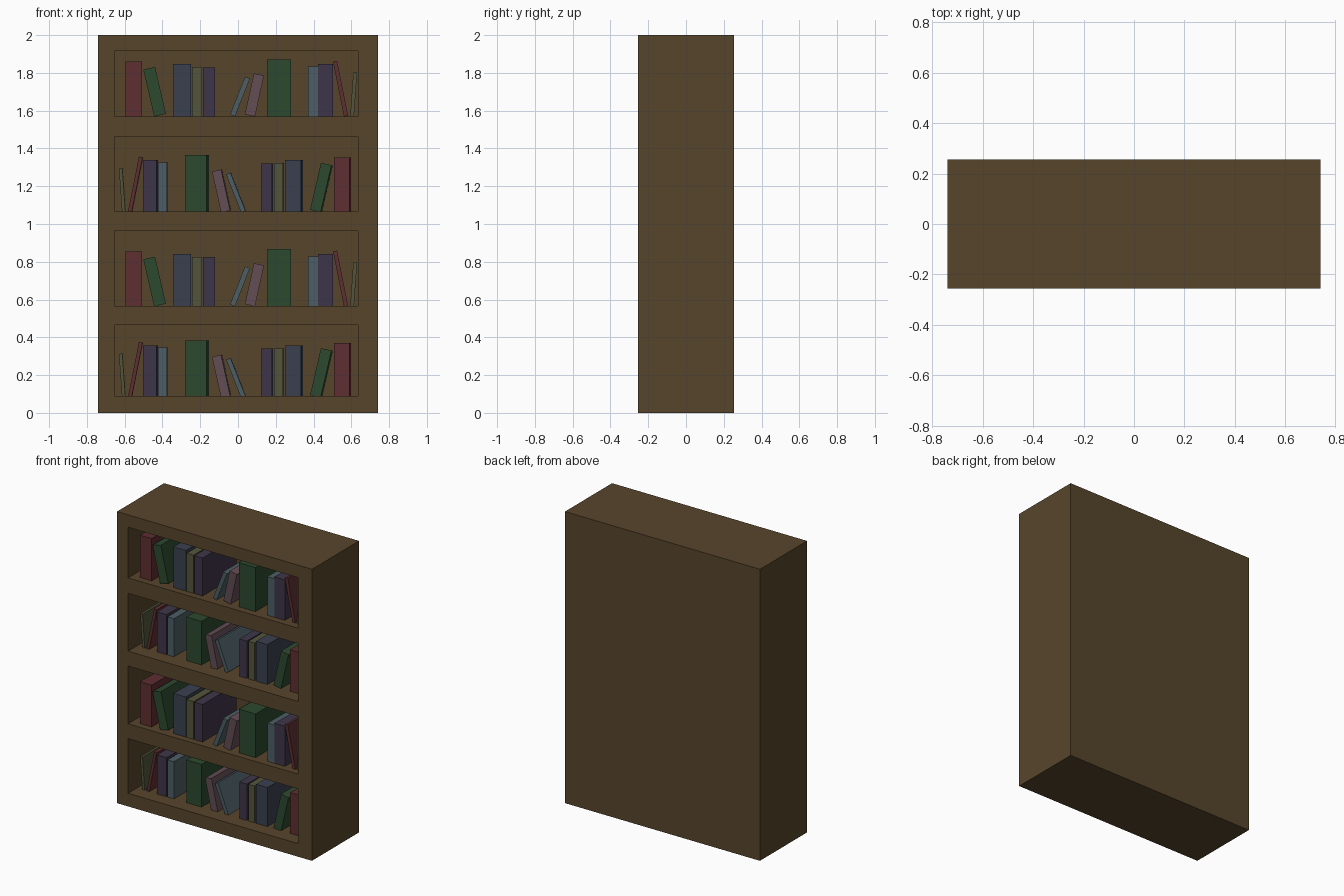
import bpy, bmesh, math
from mathutils import Matrix, Vector

if "Cube" in bpy.data.objects:
    bpy.data.objects.remove(bpy.data.objects["Cube"])

def material(name, rgb):
    # 8-bit screen colour to linear diffuse colour
    m = bpy.data.materials.new(name)
    m.diffuse_color = [(c / 255 / 1.0) ** 2.2 for c in rgb] + [1]
    m.use_nodes = True
    m.node_tree.nodes["Principled BSDF"].inputs["Base Color"].default_value = m.diffuse_color
    return m

MATS = {name: material(name, rgb) for name, rgb in {
    "wood": (88, 71, 47), "red": (94, 50, 52), "green": (48, 74, 50),
    "blue": (60, 66, 80), "olive": (84, 86, 62), "purple": (64, 56, 74),
    "teal": (78, 94, 100), "mauve": (98, 78, 84)}.items()}

def add_box(bm, x0, x1, y0, y1, z0, z1):
    size = Matrix.Diagonal((x1 - x0, y1 - y0, z1 - z0, 1))
    mid = Matrix.Translation(((x0 + x1) / 2, (y0 + y1) / 2, (z0 + z1) / 2))
    return bmesh.ops.create_cube(bm, size=1, matrix=mid @ size)["verts"]

def finish(bm, name, mat):
    mesh = bpy.data.meshes.new(name)
    bm.to_mesh(mesh)
    bm.free()
    mesh.materials.append(MATS[mat])
    ob = bpy.data.objects.new(name, mesh)
    bpy.context.collection.objects.link(ob)
    return ob

# Solid case with four shelf openings cut into the front
bm = bmesh.new()
add_box(bm, -0.74, 0.74, -0.255, 0.255, 0, 2)
case = finish(bm, "bookcase", "wood")

bm = bmesh.new()
for z0, z1 in ((0.09, 0.465), (0.567, 0.963), (1.065, 1.462), (1.568, 1.915)):
    add_box(bm, -0.655, 0.635, -0.4, 0.215, z0, z1)
cutter = finish(bm, "opening_cutter", "wood")
cutter.hide_render = True

mod = case.modifiers.new("openings", "BOOLEAN")
mod.operation = "DIFFERENCE"
mod.solver = "EXACT"
mod.object = cutter
bpy.context.view_layer.objects.active = case
bpy.ops.object.modifier_apply(modifier=mod.name)
bpy.data.objects.remove(cutter)

# One row of books: colour, x of resting corner, thickness, height, lean in degrees
BOOKS = [
    ("red", -0.598, 0.090, 0.290, 0), ("green", -0.444, 0.064, 0.255, 13),
    ("blue", -0.344, 0.095, 0.278, 0), ("olive", -0.243, 0.053, 0.262, 0),
    ("purple", -0.185, 0.063, 0.260, 0), ("teal", -0.016, 0.028, 0.216, -21.5),
    ("mauve", 0.090, 0.055, 0.222, -12.4), ("green", 0.153, 0.127, 0.303, 0),
    ("teal", 0.370, 0.053, 0.265, 0), ("purple", 0.423, 0.080, 0.278, 0),
    ("red", 0.561, 0.022, 0.297, 11.3), ("olive", 0.614, 0.020, 0.233, -4)]

def book(name, mat, x, w, h, lean, base, turned):
    bm = bmesh.new()
    left = -w if lean < 0 else 0
    for v in add_box(bm, left, left + w, -0.21, 0.16, 0, h):
        if v.co.y > 0 and v.co.x < left + w / 2:
            v.co.x += w * 0.1          # slightly thinner at the far end
    place = Matrix.Translation((x, 0, 0)) @ Matrix.Rotation(math.radians(-lean), 4, "Y")
    if turned:
        place = Matrix.Rotation(math.pi, 4, "Z") @ place
    bm.transform(Matrix.Translation((0, 0, base)) @ place)
    finish(bm, name, mat)

# Four rows, every second one turned half round
for row, base in enumerate((0.08, 0.564, 1.061, 1.569)):
    for i, (mat, *dims) in enumerate(BOOKS):
        book(f"book_row{row + 1}_{i + 1}", mat, *dims, base, row % 2 == 0)
